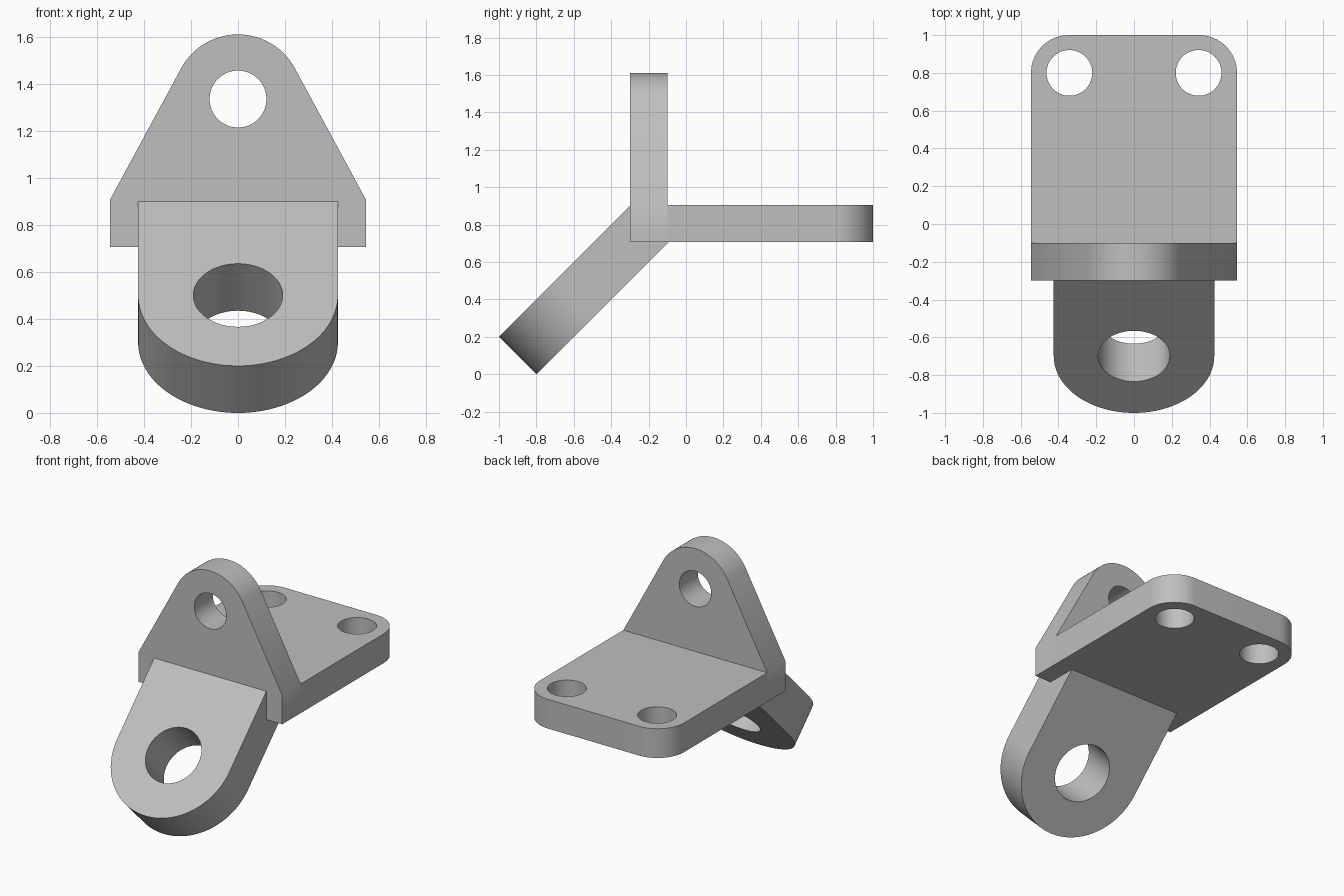
import bpy, bmesh
from math import radians, sin, cos, atan2, asin, hypot, degrees
from mathutils import Matrix

cube = bpy.data.objects.get("Cube")
if cube:
    bpy.data.objects.remove(cube, do_unlink=True)

GREY = (0.52, 0.52, 0.52, 1)
grey = bpy.data.materials.new("plain grey")
grey.use_nodes = True
grey.diffuse_color = GREY
grey.node_tree.nodes["Principled BSDF"].inputs["Base Color"].default_value = GREY


def arc(cx, cy, r, start, end, steps):
    """Points on an arc, both ends included (degrees)."""
    angles = [radians(start + (end - start) * i / steps) for i in range(steps + 1)]
    return [(cx + r * cos(a), cy + r * sin(a)) for a in angles]


def circle(cx, cy, r):
    return arc(cx, cy, r, 0, 360, 64)[:-1]


def plate(name, outline, holes, depth, origin, tilt):
    """Drilled flat plate; outline lies on its outer face, tilted about x."""
    bm = bmesh.new()
    edges = []
    for loop in [outline] + holes:
        verts = [bm.verts.new((x, y, 0)) for x, y in loop]
        edges += [bm.edges.new((v, verts[i - 1])) for i, v in enumerate(verts)]
    bmesh.ops.triangle_fill(bm, edges=edges, use_beauty=True, normal=(0, 0, 1))
    extruded = bmesh.ops.extrude_face_region(bm, geom=bm.faces[:], use_keep_orig=True)
    moved = [g for g in extruded["geom"] if isinstance(g, bmesh.types.BMVert)]
    bmesh.ops.translate(bm, verts=moved, vec=(0, 0, -depth))
    bmesh.ops.recalc_face_normals(bm, faces=bm.faces)
    bm.transform(Matrix.Translation(origin) @ Matrix.Rotation(radians(tilt), 4, "X"))
    mesh = bpy.data.meshes.new(name)
    bm.to_mesh(mesh)
    bm.free()
    mesh.materials.append(grey)
    obj = bpy.data.objects.new(name, mesh)
    bpy.context.collection.objects.link(obj)
    bpy.ops.object.select_all(action="DESELECT")
    obj.select_set(True)
    bpy.context.view_layer.objects.active = obj
    bpy.ops.object.shade_smooth_by_angle(angle=radians(30))


HALF, THICK, TOP = 0.545, 0.2, 0.906

# Level base with two rounded, drilled corners
base = [(-HALF, -0.1), (HALF, -0.1)]
base += arc(HALF - 0.2, 0.8, 0.2, 0, 90, 16) + arc(0.2 - HALF, 0.8, 0.2, 90, 180, 16)
plate("base_plate", base, [circle(s * 0.342, 0.8, 0.121) for s in (-1, 1)],
      THICK, (0, 0, TOP), 0)

# Upright lug: shoulders run tangent into the rounded top
eye, radius = 1.335, 0.275
drop = TOP - eye
tangent = degrees(atan2(drop, HALF)
                  + radians(90) - asin(radius / hypot(HALF, drop)))
lug = [(-HALF, TOP - THICK), (HALF, TOP - THICK), (HALF, TOP)]
lug += arc(0, eye, radius, tangent, 180 - tangent, 40) + [(-HALF, TOP)]
plate("upright_lug", lug, [circle(0, eye, 0.121)], THICK, (0, -0.3, 0), 90)

# Sloping lug with a round end
width, centre = 0.425, -0.565
slope = [(width, 0.01), (-width, 0.01)] + arc(0, centre, width, 180, 360, 48)
plate("sloping_lug", slope, [circle(0, centre, 0.19)], 0.283, (0, -0.3, 0.9), 45)
